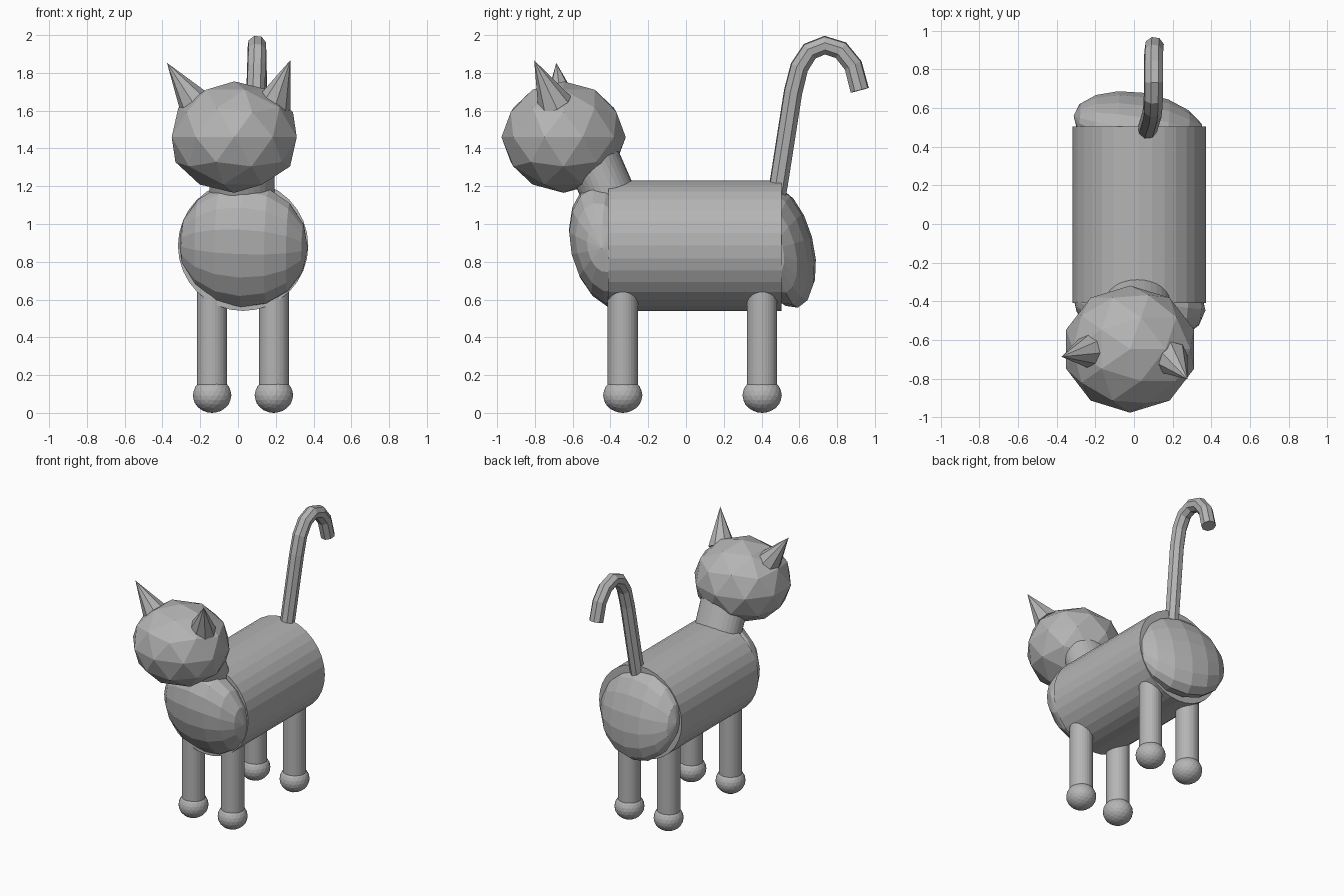
import bpy, math
from mathutils import Vector, Matrix

if "Cube" in bpy.data.objects:
    bpy.data.objects.remove(bpy.data.objects["Cube"])

grey = bpy.data.materials.new("plain grey")
grey.diffuse_color = (0.46, 0.46, 0.46, 1)
grey.use_nodes = True
grey.node_tree.nodes["Principled BSDF"].inputs["Base Color"].default_value = grey.diffuse_color


def finish(name, scale=(1, 1, 1)):
    ob = bpy.context.object
    ob.name = name
    ob.scale = scale
    ob.data.materials.append(grey)
    return ob


def rod(name, a, b, r1, r2, sides, squash=1.0):
    """Cylinder or cone from point a to point b."""
    a, b = Vector(a), Vector(b)
    d = b - a
    bpy.ops.mesh.primitive_cone_add(vertices=sides, radius1=r1, radius2=r2, depth=d.length)
    ob = finish(name)
    # turn z onto the axis, keeping x level where possible
    z = d.normalized()
    x = Vector((1, 0, 0))
    x = (x - z * x.dot(z)).normalized()
    rot = Matrix((x, z.cross(x), z)).transposed().to_4x4()
    ob.matrix_world = Matrix.Translation((a + b) / 2) @ rot @ Matrix.Diagonal((1, squash, 1, 1))
    return ob


# Body barrel with flattened round ends
BX, BZ, BR = 0.027, 0.885, 0.345
rod("body", (BX, -0.41, BZ), (BX, 0.505, BZ), BR, BR, 32)
for name, y, depth in (("chest", -0.41, 0.194), ("rump", 0.505, 0.148)):
    bpy.ops.mesh.primitive_uv_sphere_add(segments=16, ring_count=8, radius=1)
    ob = finish(name)
    ob.matrix_world = (Matrix.Translation((BX, y, BZ))
                       @ Matrix.Diagonal((BR, depth, BR, 1))
                       @ Matrix.Rotation(math.radians(11.25), 4, 'X')
                       @ Matrix.Rotation(math.radians(90), 4, 'Y'))

# Legs and paws
for end, y in (("front", -0.335), ("back", 0.403)):
    for side, x in (("left", -0.137), ("right", 0.19)):
        rod(f"{end}_{side}_leg", (x, y, 0.1), (x, y, 0.7), 0.08, 0.08, 32)
        bpy.ops.mesh.primitive_ico_sphere_add(subdivisions=3, radius=1, location=(x, y, 0.093))
        finish(f"{end}_{side}_paw", (0.102, 0.104, 0.083 + 0.01))

# Neck and head
rod("neck", (0.02, -0.37, 1.064), (0.02, -0.53, 1.43), 0.172, 0.172, 32, 0.82)
bpy.ops.mesh.primitive_ico_sphere_add(subdivisions=2, radius=1, location=(-0.02, -0.648, 1.46))
finish("head", (0.348, 0.329, 0.295))

# Ears
rod("left_ear", (-0.205, -0.655, 1.605), (-0.376, -0.687, 1.853), 0.105, 0, 8)
rod("right_ear", (0.187, -0.695, 1.635), (0.277, -0.804, 1.867), 0.095, 0, 8)

# Tail: round tube along a hooked path
path = [(0.065, 0.475, 1.12), (0.07, 0.492, 1.22), (0.093, 0.567, 1.70), (0.097, 0.60, 1.83),
        (0.1, 0.655, 1.915), (0.1, 0.735, 1.947), (0.1, 0.82, 1.92),
        (0.102, 0.885, 1.84), (0.105, 0.92, 1.708)]
curve = bpy.data.curves.new("tail_path", 'CURVE')
curve.dimensions = '3D'
curve.bevel_depth = 0.051
curve.bevel_resolution = 2
curve.use_fill_caps = True
spline = curve.splines.new('POLY')
spline.points.add(len(path) - 1)
for p, co in zip(spline.points, path):
    p.co = (*co, 1)
spline.use_smooth = False
tail = bpy.data.objects.new("tail", curve)
bpy.context.collection.objects.link(tail)
curve.materials.append(grey)
